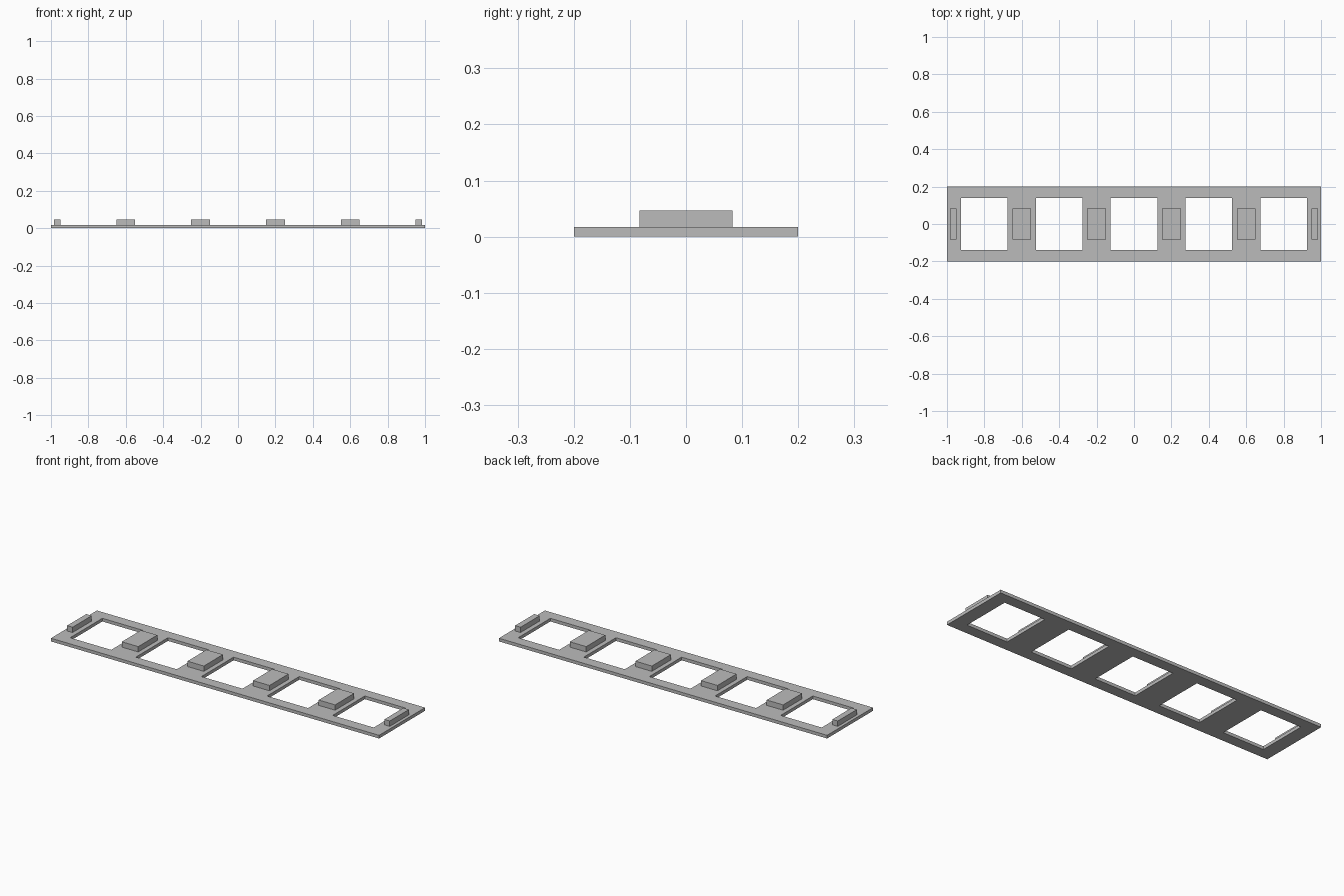
import bpy
import bmesh

cube = bpy.data.objects.get("Cube")
if cube:
    bpy.data.objects.remove(cube, do_unlink=True)

PLATE_TOP, BLOCK_TOP = 0.0175, 0.047
PITCH, HOLE_X, HOLE_Y = 0.4, 0.125, 0.14

# Single flat colour
grey = bpy.data.materials.new("mid grey")
grey.use_nodes = True
colour = (0.5, 0.5, 0.5, 1)
grey.diffuse_color = colour
grey.node_tree.nodes["Principled BSDF"].inputs["Base Color"].default_value = colour


def make_object(name, bm):
    bmesh.ops.recalc_face_normals(bm, faces=bm.faces)
    mesh = bpy.data.meshes.new(name)
    bm.to_mesh(mesh)
    bm.free()
    mesh.materials.append(grey)
    obj = bpy.data.objects.new(name, mesh)
    bpy.context.collection.objects.link(obj)
    return obj


def block(name, x0, x1, half_y, z0, z1):
    bm = bmesh.new()
    bmesh.ops.create_cube(bm, size=1)
    bmesh.ops.scale(bm, vec=(x1 - x0, 2 * half_y, z1 - z0), verts=bm.verts)
    bmesh.ops.translate(bm, vec=((x0 + x1) / 2, 0, (z0 + z1) / 2), verts=bm.verts)
    return make_object(name, bm)


# Frame plate: a grid with the window cells left out, extruded upward
xs = [-1.0]
for i in range(-2, 3):
    xs += [i * PITCH - HOLE_X, i * PITCH + HOLE_X]
xs.append(1.0)
ys = [-0.2, -HOLE_Y, HOLE_Y, 0.2]

bm = bmesh.new()
grid = [[bm.verts.new((x, y, 0)) for y in ys] for x in xs]
for i in range(len(xs) - 1):
    for j in range(len(ys) - 1):
        if j == 1 and i % 2 == 1:
            continue
        bm.faces.new((grid[i][j], grid[i + 1][j], grid[i + 1][j + 1], grid[i][j + 1]))
result = bmesh.ops.extrude_face_region(bm, geom=bm.faces[:], use_keep_orig=True)
top = [v for v in result["geom"] if isinstance(v, bmesh.types.BMVert)]
bmesh.ops.translate(bm, vec=(0, 0, PLATE_TOP), verts=top)
make_object("frame_plate", bm)

# Raised blocks on the bars between windows
for n, k in enumerate((-1.5, -0.5, 0.5, 1.5)):
    x = k * PITCH
    block(f"bar_block_{n + 1}", x - 0.05, x + 0.05, 0.083, PLATE_TOP, BLOCK_TOP)

# Narrow blocks at both ends
block("right_end_block", -0.983, -0.95, 0.083, PLATE_TOP, BLOCK_TOP)
block("left_end_block", 0.95, 0.983, 0.083, PLATE_TOP, BLOCK_TOP)
